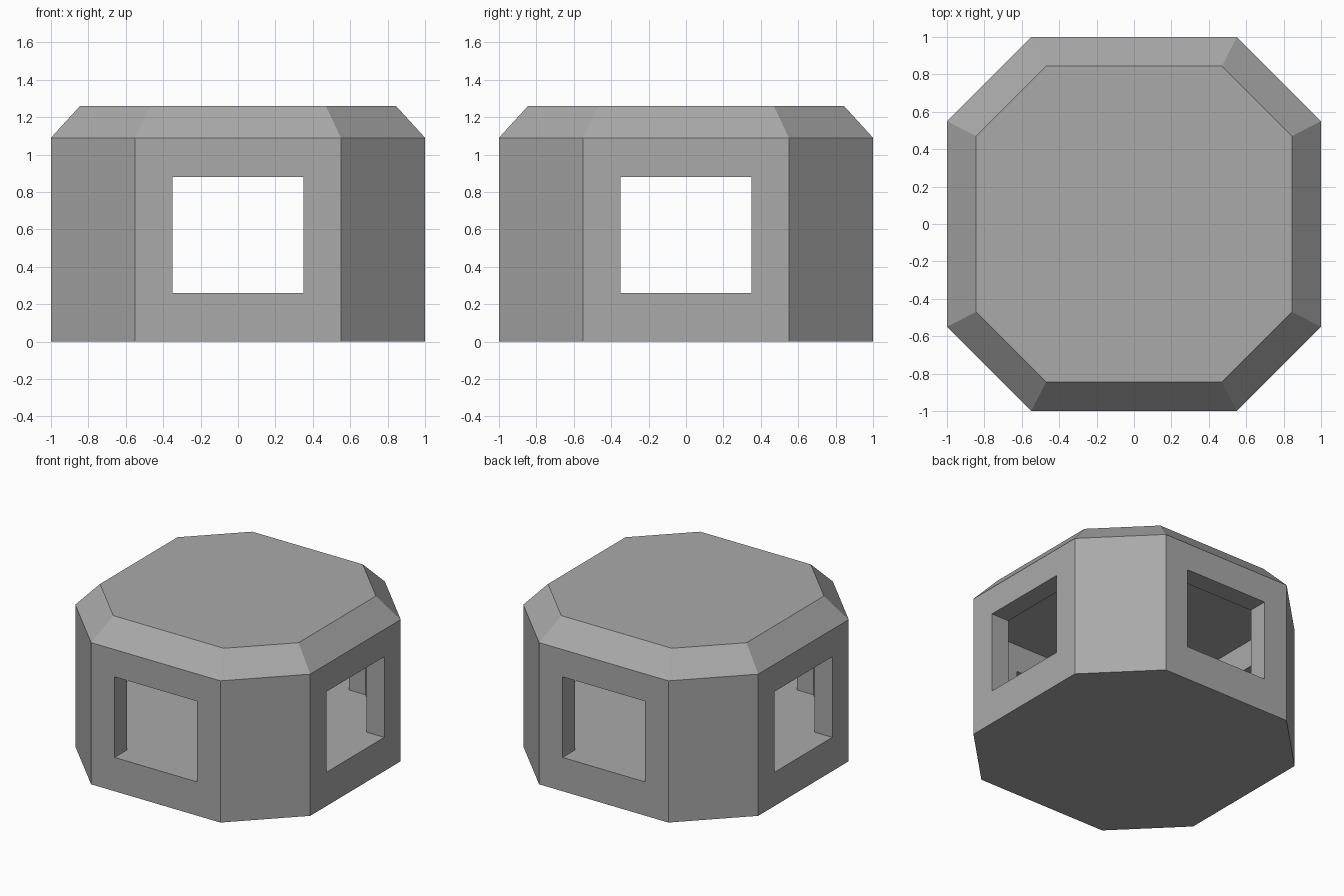
import bpy
import bmesh
from math import radians
from mathutils import Matrix

cube = bpy.data.objects.get("Cube")
if cube:
    bpy.data.objects.remove(cube)

# Main measurements
OUTER, OUTER_EDGE = 1.0, 0.55      # half width, half length of a straight side
INNER, INNER_EDGE = 0.85, 0.49
TOP, TOP_EDGE = 0.845, 0.47
OPENING = 0.35                     # half width of a window
FLOOR, HEAD, EAVES, RIDGE = 0.26, 0.88, 1.09, 1.26

grey = bpy.data.materials.new("concrete_grey")
grey.use_nodes = True
colour = (0.4, 0.4, 0.4, 1)
grey.diffuse_color = colour
grey.node_tree.nodes["Principled BSDF"].inputs["Base Color"].default_value = colour


def octagon(a, e):
    """Corner-cut square, counter-clockwise."""
    return [(a, -e), (a, e), (e, a), (-e, a), (-a, e), (-a, -e), (-e, -a), (e, -a)]


def prism(name, bottom, top, z0, z1, turn=0):
    """Closed solid between two matching outlines, turned about z."""
    bm = bmesh.new()
    low = [bm.verts.new((x, y, z0)) for x, y in bottom]
    high = [bm.verts.new((x, y, z1)) for x, y in top]
    bm.faces.new(low[::-1])
    bm.faces.new(high)
    n = len(low)
    for i in range(n):
        j = (i + 1) % n
        bm.faces.new((low[i], low[j], high[j], high[i]))
    bmesh.ops.rotate(bm, verts=bm.verts, matrix=Matrix.Rotation(radians(turn), 3, "Z"))
    bmesh.ops.recalc_face_normals(bm, faces=bm.faces)
    mesh = bpy.data.meshes.new(name)
    bm.to_mesh(mesh)
    bm.free()
    mesh.materials.append(grey)
    obj = bpy.data.objects.new(name, mesh)
    bpy.context.collection.objects.link(obj)


# Floor slab and chamfered roof
base = octagon(OUTER, OUTER_EDGE)
prism("floor_slab", base, base, 0, FLOOR)
prism("roof", base, octagon(TOP, TOP_EDGE), EAVES, RIDGE)

# Corner piers wrap each diagonal side; lintels bridge the four windows
pier = [(OPENING, -OUTER), (OUTER_EDGE, -OUTER), (OUTER, -OUTER_EDGE), (OUTER, -OPENING),
        (INNER, -OPENING), (INNER, -INNER_EDGE), (INNER_EDGE, -INNER), (OPENING, -INNER)]
lintel = [(-OPENING, -OUTER), (OPENING, -OUTER), (OPENING, -INNER), (-OPENING, -INNER)]
corners = ("front_left", "back_left", "back_right", "front_right")
sides = ("front", "left", "back", "right")
for i in range(4):
    prism(corners[i] + "_pier", pier, pier, FLOOR, EAVES, 90 * i)
    prism(sides[i] + "_lintel", lintel, lintel, HEAD, EAVES, 90 * i)
